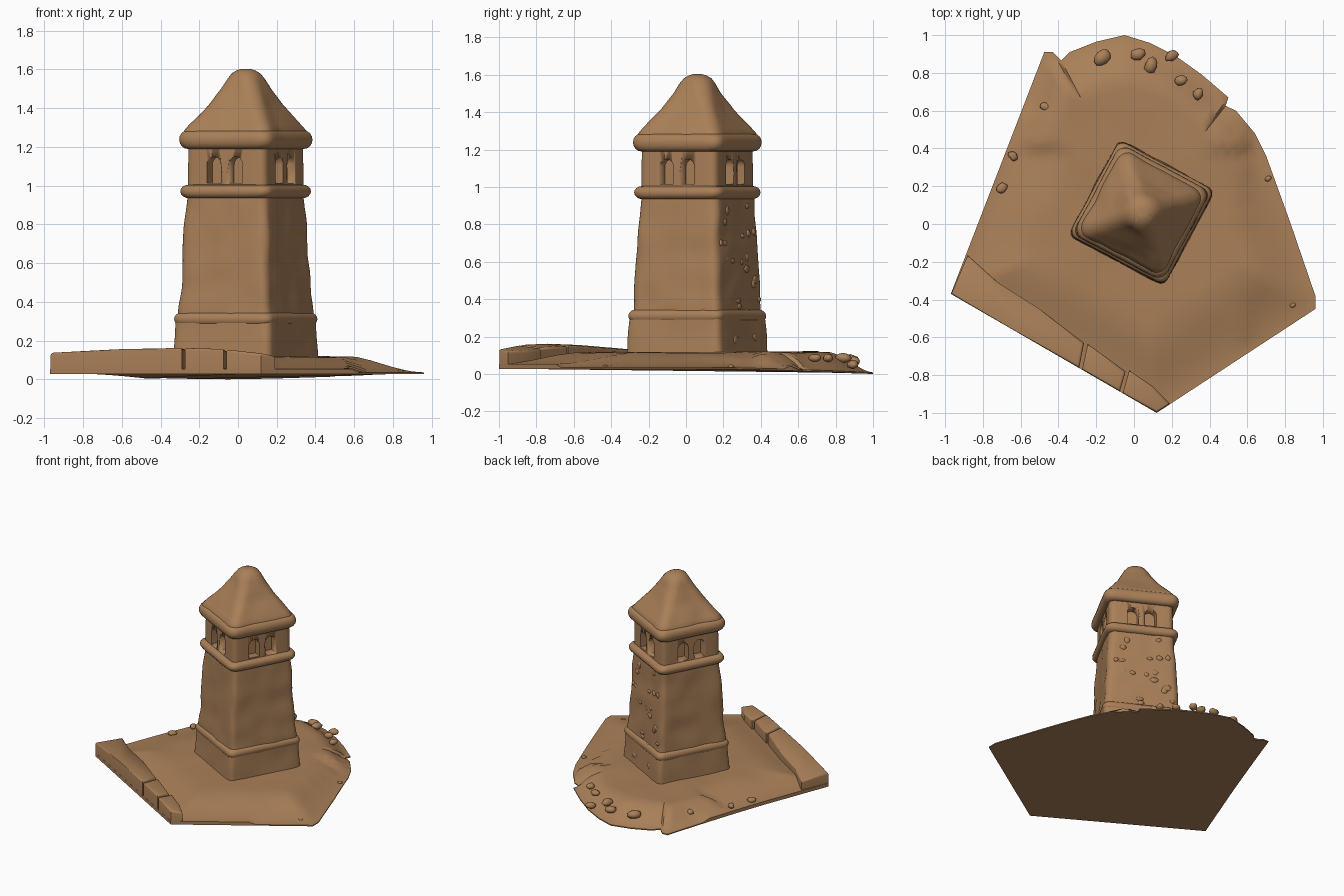
import bpy, bmesh, math, random
from mathutils import Vector, Matrix, noise

if "Cube" in bpy.data.objects:
    bpy.data.objects.remove(bpy.data.objects["Cube"])

random.seed(4)
CX, CY, ROT = 0.04, 0.06, math.radians(-28)
TOWER = Matrix.Translation((CX, CY, 0)) @ Matrix.Rotation(ROT, 4, 'Z')

clay = bpy.data.materials.new("warm_clay")
clay.diffuse_color = (0.40, 0.215, 0.098, 1)
clay.use_nodes = True
clay.node_tree.nodes["Principled BSDF"].inputs["Base Color"].default_value = clay.diffuse_color


def finish(name, bm, angle=40, matrix=None):
    bmesh.ops.recalc_face_normals(bm, faces=bm.faces)
    me = bpy.data.meshes.new(name)
    bm.to_mesh(me)
    bm.free()
    if matrix:
        me.transform(matrix)
    ob = bpy.data.objects.new(name, me)
    bpy.context.collection.objects.link(ob)
    me.materials.append(clay)
    bpy.ops.object.select_all(action='DESELECT')
    ob.select_set(True)
    bpy.context.view_layer.objects.active = ob
    bpy.ops.object.shade_smooth_by_angle(angle=math.radians(angle))
    return ob


def rounded_square(h, r, side=10, arc=5):
    pts = []
    r = min(r, h)
    for k in range(4):
        rot = Matrix.Rotation(k * math.pi / 2, 2)
        for i in range(arc + 1):
            a = i / arc * math.pi / 2
            pts.append(rot @ Vector((h - r + r * math.cos(a), h - r + r * math.sin(a))))
        for i in range(1, side):
            pts.append(rot @ Vector(((h - r) * (1 - 2 * i / side), h)))
    return pts


def loft(name, profile, rough=0.0, step=0.04, angle=40):
    """Stack of rounded squares; profile rows are (z, half side, corner radius)."""
    rows = [profile[0]]
    for a, b in zip(profile, profile[1:]):
        n = max(1, round(abs(b[0] - a[0]) / step))
        rows += [[a[j] + (b[j] - a[j]) * i / n for j in range(3)] for i in range(1, n + 1)]
    bm = bmesh.new()
    rings = []
    for z, h, r in rows:
        ring = []
        for p in rounded_square(h, r):
            k = 1 + rough * noise.noise(Vector((p.x * 8, p.y * 8, z * 7))) / max(h, 0.1)
            ring.append(bm.verts.new((p.x * k, p.y * k, z)))
        rings.append(ring)
    for a, b in zip(rings, rings[1:]):
        for i in range(len(a)):
            j = (i + 1) % len(a)
            bm.faces.new((a[i], a[j], b[j], b[i]))
    bm.faces.new(rings[0])
    bm.faces.new(rings[-1])
    return finish(name, bm, angle, TOWER)


def band(name, z0, z1, h, bulge, r):
    """Moulding with a half-round edge."""
    prof = []
    for i in range(9):
        a = -math.pi / 2 + math.pi * i / 8
        prof.append((z0 + (z1 - z0) * (0.5 + 0.5 * math.sin(a)), h + bulge * math.cos(a), r))
    return loft(name, prof, 0.003)


# tower stages
loft("plinth", [(0.07, 0.291, 0.04), (0.31, 0.278, 0.04)], 0.006)
band("plinth_moulding", 0.275, 0.345, 0.255, 0.03, 0.045)
loft("shaft", [(0.31, 0.267, 0.045), (0.60, 0.253, 0.045), (0.97, 0.236, 0.045)], 0.010)
band("lower_cornice", 0.935, 1.005, 0.232, 0.033, 0.055)
belfry = loft("belfry", [(0.96, 0.232, 0.04), (1.24, 0.229, 0.04)], 0.0, 0.3)
band("upper_cornice", 1.19, 1.285, 0.238, 0.033, 0.06)
loft("roof", [(1.25, 0.250, 0.06), (1.285, 0.248, 0.06), (1.34, 0.211, 0.06), (1.42, 0.157, 0.06),
              (1.50, 0.113, 0.065), (1.55, 0.092, 0.07), (1.58, 0.073, 0.065),
              (1.595, 0.05, 0.05), (1.603, 0.025, 0.025)], 0.010, 0.03, 60)

# arched window niches, two per side
bm = bmesh.new()
for k in range(4):
    turn = Matrix.Rotation(k * math.pi / 2, 4, 'Z')
    for u in (-0.064, 0.064):
        w = 0.041
        outline = [(-w, 1.015), (w, 1.015)]
        outline += [(w * math.cos(a), 1.108 + w * math.sin(a))
                    for a in [math.pi * i / 10 for i in range(11)]]
        front = [bm.verts.new(turn @ Vector((u + x, -0.30, z))) for x, z in outline]
        back = [bm.verts.new(turn @ Vector((u + x, -0.17, z))) for x, z in outline]
        bm.faces.new(front)
        bm.faces.new(back)
        for i in range(len(front)):
            j = (i + 1) % len(front)
            bm.faces.new((front[i], front[j], back[j], back[i]))
cutter = finish("window_cutter", bm, 40, TOWER)
cutter.hide_render = True
mod = belfry.modifiers.new("windows", 'BOOLEAN')
mod.operation = 'DIFFERENCE'
mod.solver = 'EXACT'
mod.object = cutter
bpy.context.view_layer.objects.active = belfry
bpy.ops.object.modifier_apply(modifier=mod.name)
bpy.data.objects.remove(cutter)

# ground slab: rings shrinking from the outline towards the tower
OUTLINE = [(-0.97, -0.37), (-0.475, 0.91), (-0.43, 0.91), (-0.385, 0.865), (-0.34, 0.91),
           (-0.2, 0.965), (-0.05, 1.0), (0.08, 0.96), (0.22, 0.89), (0.36, 0.79), (0.5, 0.67),
           (0.485, 0.625), (0.54, 0.6), (0.64, 0.48), (0.7, 0.36), (0.83, 0.0),
           (0.96, -0.38), (0.96, -0.45), (0.12, -1.0)]
edge = []
for a, b in zip(OUTLINE, OUTLINE[1:] + OUTLINE[:1]):
    a, b = Vector(a), Vector(b)
    n = max(1, round((b - a).length / 0.05))
    edge += [a.lerp(b, i / n) for i in range(n)]


def under(y):
    return 0.028 * (1 - max(0, (y - 0.1) / 0.9) ** 1.5)


def ground_z(p, t):
    base = under(p.y)
    lip = 0.008 if p.x > 0.6 or p.y > 0.6 else 0.026
    reach = 0.25 if p.y > 0.4 else 0.45
    s = min(1, (1 - t) / reach)
    s = s * s * (3 - 2 * s)
    bump = 0.008 * noise.noise(Vector((p.x * 4, p.y * 4, 1))) * s
    return (base + lip) * (1 - s) + 0.117 * s + bump


bm = bmesh.new()
c = Vector((CX, CY))
rings = [[bm.verts.new((p.x, p.y, under(p.y))) for p in edge]]
for t in (1, 0.97, 0.93, 0.88, 0.82, 0.76, 0.7, 0.62, 0.54, 0.45, 0.35, 0.2):
    ring = []
    for p in edge:
        q = c + (p - c) * t
        ring.append(bm.verts.new((q.x, q.y, ground_z(q, t))))
    rings.append(ring)
for a, b in zip(rings, rings[1:]):
    for i in range(len(a)):
        j = (i + 1) % len(a)
        bm.faces.new((a[i], a[j], b[j], b[i]))
bm.faces.new(rings[0])
bm.faces.new(rings[-1])
finish("ground_slab", bm, 40)

# kerb stones along the front left edge: (x, y, top height)
STONES = [
    [(-0.968, -0.37, .138), (-0.62, -0.571, .155), (-0.29, -0.762, .163),
     (-0.265, -0.63, .155), (-0.5, -0.45, .14), (-0.72, -0.31, .13), (-0.88, -0.165, .12)],
    [(-0.275, -0.77, .163), (-0.075, -0.886, .158), (-0.045, -0.78, .14), (-0.245, -0.635, .15)],
    [(-0.06, -0.895, .155), (0.12, -0.998, .135), (0.19, -0.952, .12), (0.10, -0.86, .125),
     (-0.025, -0.775, .138)],
]
for n, stone in enumerate(STONES):
    bm = bmesh.new()
    low = [bm.verts.new((x, y, 0.03)) for x, y, z in stone]
    top = [bm.verts.new(v) for v in stone]
    bm.faces.new(low)
    bm.faces.new(top)
    for i in range(len(low)):
        j = (i + 1) % len(low)
        bm.faces.new((low[i], low[j], top[j], top[i]))
    rim = [e for e in bm.edges if all(v in top for v in e.verts)]
    bmesh.ops.bevel(bm, geom=rim, offset=0.014, segments=3, profile=0.5, affect='EDGES')
    finish(f"kerb_stone_{n + 1}", bm, 50)


def lump(bm, pos, size, spin):
    m = Matrix.Translation(pos) @ Matrix.Rotation(spin, 4, 'Z') @ Matrix.Diagonal((*size, 1))
    for v in bmesh.ops.create_icosphere(bm, subdivisions=2, radius=1)['verts']:
        v.co = m @ (v.co * (1 + 0.25 * noise.noise(v.co * 1.5 + Vector(pos) * 9)))


# loose stones: (x, y, z, radius)
bm = bmesh.new()
for x, y, z, r in [(-.17, .88, .075, .05), (.02, .90, .07, .042), (.09, .84, .085, .045), (.20, .89, .05, .038),
                   (.25, .76, .085, .035), (.34, .69, .085, .035), (-.47, .62, .075, .03), (-.44, .67, .07, .02),
                   (-.64, .36, .07, .03), (-.70, .19, .065, .033), (.32, -.59, .07, .028),
                   (.50, -.52, .07, .02), (.71, .24, .04, .018), (.84, -.43, .04, .018)]:
    lump(bm, (x, y, z), (r, r * 0.75, r * 0.6), random.uniform(0, 3))
finish("loose_stones", bm, 60)

# worn stones showing through the back face and its right corner
bm = bmesh.new()
for i in range(22):
    z = random.uniform(0.15, 0.9)
    h = 0.283 if z < 0.3 else 0.267 - (z - 0.31) * 0.047
    lump(bm, (random.uniform(-0.9, 0.9) * (h - 0.02), h - 0.006, z),
         (random.uniform(.018, .035), 0.013, random.uniform(.014, .028)), 0)
finish("worn_wall_stones", bm, 60, TOWER)
